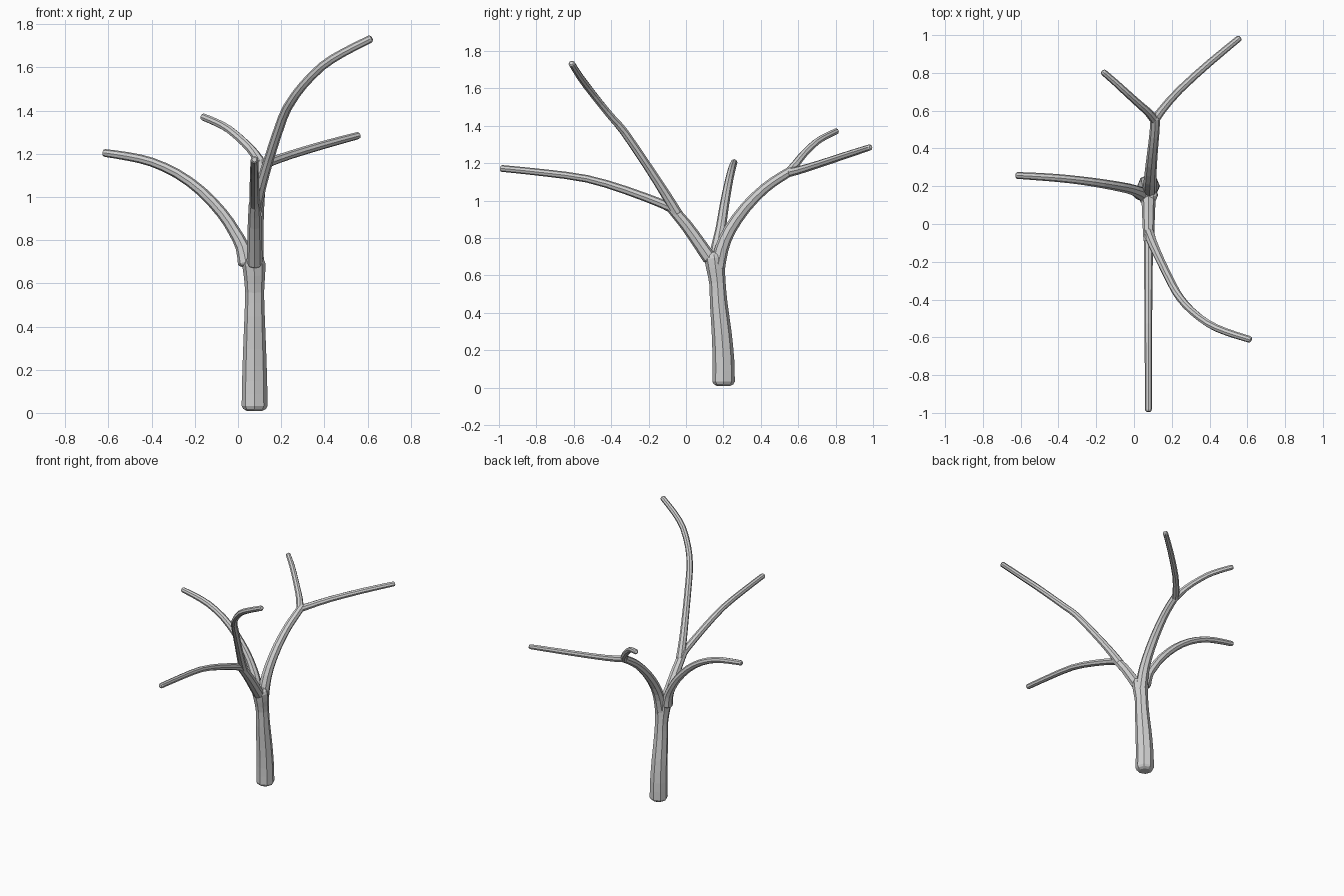
import bpy, bmesh, math
from mathutils import Vector

bark = bpy.data.materials.new("light grey bark")
bark.diffuse_color = (0.64, 0.64, 0.64, 1)
SIDES = 8


def smooth_path(points):
    """Add a Catmull-Rom midpoint between each pair of (x, y, z, radius) points."""
    p = [Vector(q) for q in points]
    out = []
    for i in range(len(p) - 1):
        before = p[i - 1] if i else p[0] * 2 - p[1]
        after = p[i + 2] if i + 2 < len(p) else p[-1] * 2 - p[-2]
        out += [p[i], (p[i] + p[i + 1]) * 0.5625 - (before + after) * 0.0625]
    return out + [p[-1]]


def limb(name, points, up=(0, 0, 1)):
    """Tapered octagonal tube through (x, y, z, radius) points, with rounded ends."""
    path = smooth_path(points)
    pts = [Vector(p[:3]) for p in path]
    rad = [p[3] for p in path]
    last = len(pts) - 1
    tangents = [(pts[min(i + 1, last)] - pts[max(i - 1, 0)]).normalized() for i in range(last + 1)]
    rings = [(pts[i], tangents[i], rad[i]) for i in range(last + 1)]
    # narrower rings just beyond each end round the caps
    for out, size in ((0.22, 0.88), (0.38, 0.6)):
        rings.insert(0, (pts[0] - tangents[0] * rad[0] * out, tangents[0], rad[0] * size))
        rings.append((pts[-1] + tangents[-1] * rad[-1] * out * 1.6, tangents[-1], rad[-1] * size))
    bm = bmesh.new()
    loops = []
    for p, t, r in rings:
        u = Vector(up)
        u = (u - t * u.dot(t)).normalized()
        v = t.cross(u)
        loops.append([bm.verts.new(p + (u * math.cos(k * math.tau / SIDES) + v * math.sin(k * math.tau / SIDES)) * r)
                      for k in range(SIDES)])
    for lo, hi in zip(loops, loops[1:]):
        for k in range(SIDES):
            n = (k + 1) % SIDES
            bm.faces.new((lo[k], lo[n], hi[n], hi[k]))
    bm.faces.new(loops[0][::-1])
    bm.faces.new(loops[-1])
    bmesh.ops.recalc_face_normals(bm, faces=bm.faces)
    mesh = bpy.data.meshes.new(name)
    bm.to_mesh(mesh)
    bm.free()
    mesh.materials.append(bark)
    ob = bpy.data.objects.new(name, mesh)
    bpy.context.collection.objects.link(ob)


# Trunk
limb("trunk", [
    (0.077, 0.201, 0.032, 0.060), (0.077, 0.200, 0.15, 0.058), (0.077, 0.190, 0.30, 0.053),
    (0.077, 0.175, 0.45, 0.047), (0.077, 0.168, 0.56, 0.044), (0.076, 0.158, 0.64, 0.050),
    (0.073, 0.152, 0.69, 0.054)], up=(0, -1, 0))

# Front limb and its two branches
limb("front_limb", [
    (0.077, 0.123, 0.695, 0.037), (0.077, 0.075, 0.765, 0.035),
    (0.077, 0.00, 0.87, 0.032), (0.078, -0.085, 0.970, 0.028)], up=(0, -1, 0))
limb("front_branch", [
    (0.077, -0.06, 0.95, 0.028), (0.077, -0.12, 0.980, 0.024), (0.076, -0.32, 1.055, 0.022),
    (0.076, -0.53, 1.117, 0.020), (0.076, -0.76, 1.149, 0.019), (0.076, -0.983, 1.172, 0.018)])
limb("curved_branch", [
    (0.080, -0.05, 0.935, 0.029), (0.102, -0.11, 1.035, 0.026), (0.143, -0.20, 1.175, 0.023),
    (0.207, -0.33, 1.367, 0.022), (0.247, -0.395, 1.443, 0.021), (0.302, -0.457, 1.518, 0.020),
    (0.392, -0.527, 1.608, 0.020), (0.490, -0.572, 1.670, 0.019), (0.610, -0.610, 1.731, 0.018)],
    up=(0, -1, 0))

# Back limb and its fork
limb("back_limb", [
    (0.080, 0.165, 0.62, 0.041), (0.082, 0.190, 0.74, 0.037), (0.085, 0.235, 0.845, 0.033),
    (0.092, 0.320, 0.965, 0.030), (0.102, 0.420, 1.065, 0.027), (0.110, 0.505, 1.125, 0.026),
    (0.112, 0.560, 1.158, 0.025)], up=(1, 0, 0))
limb("back_right_branch", [
    (0.107, 0.545, 1.150, 0.025), (0.147, 0.602, 1.162, 0.022), (0.242, 0.710, 1.195, 0.020),
    (0.402, 0.855, 1.243, 0.019), (0.554, 0.981, 1.284, 0.017)])
limb("back_left_branch", [
    (0.114, 0.545, 1.145, 0.025), (0.077, 0.590, 1.200, 0.022), (0.032, 0.630, 1.250, 0.020),
    (-0.040, 0.695, 1.312, 0.019), (-0.100, 0.750, 1.345, 0.018), (-0.160, 0.802, 1.370, 0.017)])

# Left limb
limb("left_limb", [
    (0.037, 0.160, 0.695, 0.038), (0.020, 0.170, 0.770, 0.032), (-0.020, 0.185, 0.845, 0.028),
    (-0.074, 0.197, 0.925, 0.026), (-0.170, 0.214, 1.027, 0.024), (-0.280, 0.230, 1.107, 0.022),
    (-0.400, 0.243, 1.162, 0.021), (-0.510, 0.251, 1.188, 0.020), (-0.616, 0.257, 1.204, 0.018)],
    up=(0, 1, 0))
